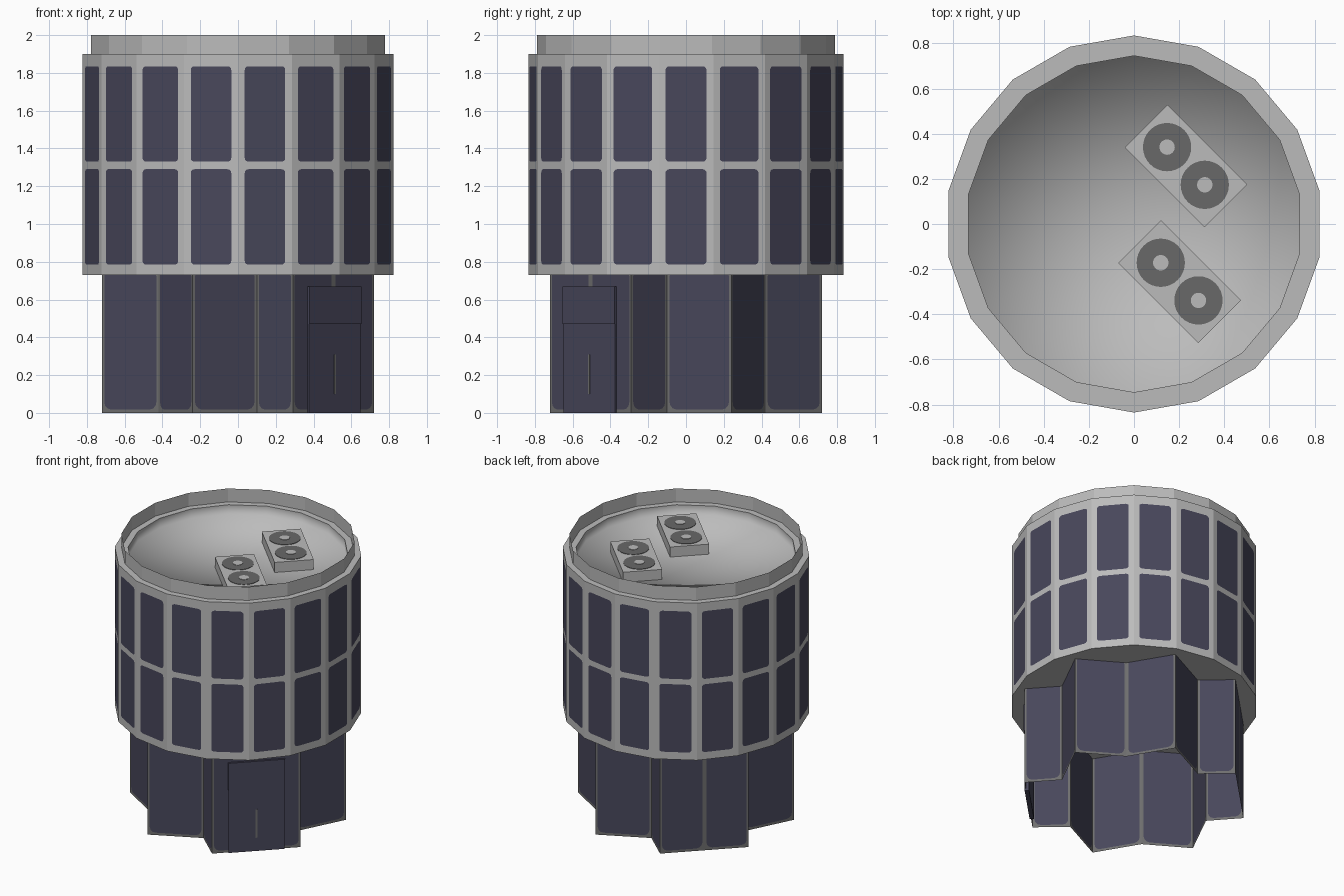
import bpy, bmesh, math
from mathutils import Vector, Matrix

if "Cube" in bpy.data.objects:
    bpy.data.objects.remove(bpy.data.objects["Cube"])


def material(name, rgb):
    m = bpy.data.materials.new(name)
    m.diffuse_color = (*rgb, 1)
    m.use_nodes = True
    m.node_tree.nodes["Principled BSDF"].inputs["Base Color"].default_value = m.diffuse_color
    return m


GREY = material("light grey metal", (0.50, 0.50, 0.50))
NAVY = material("dark navy panel", (0.065, 0.063, 0.105))
FRAME = material("dark grey frame", (0.16, 0.16, 0.16))
FAN = material("fan grey", (0.14, 0.14, 0.14))

SIDES = 18


def ring(radius, z):
    """Points of the 18-sided outline, one corner facing the front."""
    return [Vector((radius * math.cos(a), radius * math.sin(a), z))
            for a in (math.radians(-90 + 360 / SIDES * i) for i in range(SIDES))]


def finish(bm, name, mats, smooth=False):
    bmesh.ops.remove_doubles(bm, verts=bm.verts, dist=0.0005)
    me = bpy.data.meshes.new(name)
    for f in bm.faces:
        f.smooth = smooth
    bm.to_mesh(me)
    bm.free()
    for m in mats:
        me.materials.append(m)
    ob = bpy.data.objects.new(name, me)
    bpy.context.collection.objects.link(ob)
    return ob


def face(bm, pts, mat=0):
    bm.faces.new([bm.verts.new(p) for p in pts]).material_index = mat


def band(bm, lower, upper):
    n = len(lower)
    for i in range(n):
        j = (i + 1) % n
        face(bm, (lower[i], lower[j], upper[j], upper[i]))


def cell(bm, a, b, z0, z1, side, low, high, r):
    """Upright wall from a to b with a rounded panel (slot 1) in a frame (slot 0)."""
    a, b = Vector((a[0], a[1], 0)), Vector((b[0], b[1], 0))
    w = (b - a).length
    u = (b - a) / w

    def at(x, z):
        return a + u * x + Vector((0, 0, z))

    outer = [at(0, z0), at(w, z0), at(w, z1), at(0, z1)]
    xs, zs = (side + r, w - side - r), (z0 + low + r, z1 - high - r)
    arcs = []
    for k, (cx, cz) in enumerate(((xs[0], zs[0]), (xs[1], zs[0]), (xs[1], zs[1]), (xs[0], zs[1]))):
        angles = [math.radians(180 + 90 * k + 30 * i) for i in range(4)]
        arcs.append([at(cx + r * math.cos(t), cz + r * math.sin(t)) for t in angles])
    for k in range(4):
        n = (k + 1) % 4
        for i in range(3):
            face(bm, (outer[k], arcs[k][i + 1], arcs[k][i]))
        face(bm, (outer[k], outer[n], arcs[n][0], arcs[k][-1]))
    face(bm, [p for arc in arcs for p in arc], 1)


def box(name, size, matrix, mat):
    bm = bmesh.new()
    bmesh.ops.create_cube(bm, size=1, matrix=matrix @ Matrix.Diagonal((*size, 1)))
    return finish(bm, name, [mat])


def disc(name, radius, depth, matrix, mat):
    bm = bmesh.new()
    bmesh.ops.create_cone(bm, cap_ends=True, segments=32, radius1=radius, radius2=radius,
                          depth=depth, matrix=matrix)
    return finish(bm, name, [mat])


# Upper drum: two rows of panels, top ledge and underside
bm = bmesh.new()
pts = ring(0.835, 0)
for i in range(SIDES):
    p, q = pts[i], pts[(i + 1) % SIDES]
    cell(bm, p, q, 0.73, 1.31, 0.036, 0.055, 0.02, 0.02)
    cell(bm, p, q, 1.31, 1.90, 0.036, 0.02, 0.065, 0.02)
band(bm, ring(0.835, 1.9), ring(0.745, 1.9))
face(bm, ring(0.835, 0.73)[::-1])
finish(bm, "drum", [GREY, NAVY])

# Thin raised rim
bm = bmesh.new()
band(bm, ring(0.79, 1.9), ring(0.79, 2.0))
finish(bm, "rim", [GREY])

# Sunken roof, softly shaded into its wall
bm = bmesh.new()
floor = ring(0.745, 1.83)
band(bm, ring(0.745, 1.9), floor)
for i in range(SIDES):
    face(bm, (floor[i], floor[(i + 1) % SIDES], Vector((0, 0, 1.83))))
finish(bm, "sunken_roof", [GREY], smooth=True)

# Star-shaped skirt, open below; the second half is the first turned by 180 degrees
half = [(0.29, -0.72), (0.505, -0.505), (0.72, -0.29), (0.55, -0.10),
        (0.72, 0.24), (0.42, 0.42), (0.24, 0.72), (-0.10, 0.55)]
outline = half[:]
outline += [(-x, -y) for x, y in half]
bm = bmesh.new()
for i, p in enumerate(outline):
    cell(bm, p, outline[(i + 1) % len(outline)], 0, 0.78, 0.014, 0.018, 0.018, 0.04)
finish(bm, "skirt", [FRAME, NAVY])

# Door on the front right lobe
turn = Matrix.Rotation(math.radians(45), 4, 'Z')
box("door_top", (0.39, 0.03, 0.20), turn @ Matrix.Translation((0, -0.715, 0.57)), NAVY)
box("door_leaf", (0.385, 0.03, 0.47), turn @ Matrix.Translation((0, -0.709, 0.235)), NAVY)
box("door_handle", (0.014, 0.006, 0.21), turn @ Matrix.Translation((0, -0.725, 0.205)), FRAME)

# Two roof units with a pair of fans each
for n, (x, y) in enumerate(((0.23, 0.257), (0.202, -0.255))):
    base = Matrix.Translation((x, y, 0)) @ Matrix.Rotation(math.radians(-45), 4, 'Z')
    box(f"roof_unit_{n}", (0.5, 0.268, 0.08), base @ Matrix.Translation((0, 0, 1.865)), GREY)
    for s in (-1, 1):
        spot = base @ Matrix.Translation((s * 0.118, 0, 0))
        disc(f"fan_{n}_{s}", 0.107, 0.006, spot @ Matrix.Translation((0, 0, 1.905)), FAN)
        disc(f"fan_hub_{n}_{s}", 0.034, 0.006, spot @ Matrix.Translation((0, 0, 1.908)), GREY)
